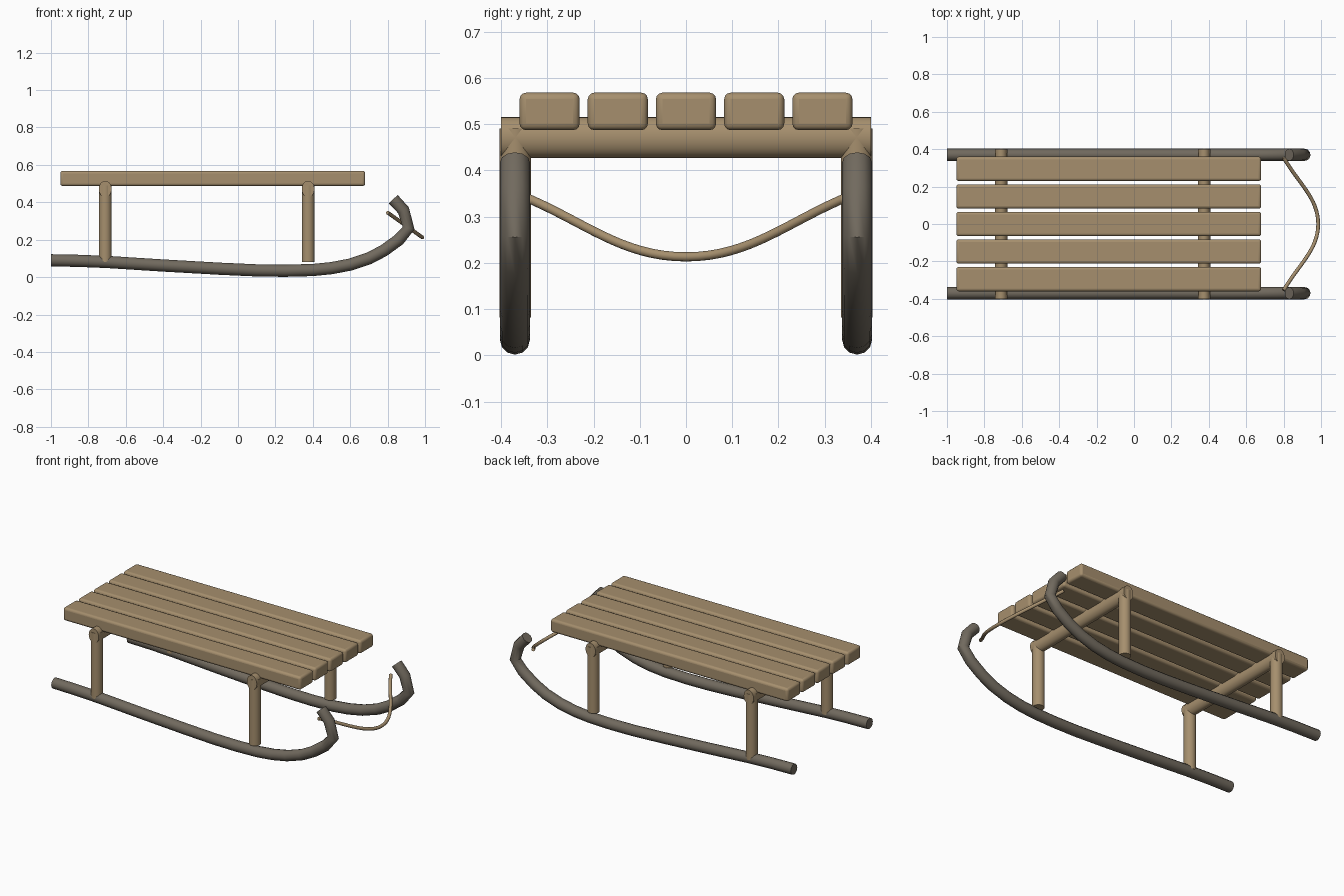
import bpy, math
from math import pi

if "Cube" in bpy.data.objects:
    bpy.data.objects.remove(bpy.data.objects["Cube"])


def material(name, rgb):
    m = bpy.data.materials.new(name)
    m.diffuse_color = (*rgb, 1)
    m.use_nodes = True
    m.node_tree.nodes["Principled BSDF"].inputs["Base Color"].default_value = m.diffuse_color
    return m


wood = material("light wood", (0.38, 0.275, 0.155))
metal = material("grey runner", (0.165, 0.143, 0.112))


def finish(ob, name, mat, angle=40):
    ob.name = name
    ob.data.materials.clear()
    ob.data.materials.append(mat)
    bpy.ops.object.select_all(action='DESELECT')
    ob.select_set(True)
    bpy.context.view_layer.objects.active = ob
    bpy.ops.object.shade_smooth_by_angle(angle=math.radians(angle))
    return ob


def tube(name, pts, radius, mat, res=4):
    cu = bpy.data.curves.new(name, 'CURVE')
    cu.dimensions = '3D'
    cu.bevel_depth = radius
    cu.bevel_resolution = res
    cu.use_fill_caps = True
    sp = cu.splines.new('POLY')
    sp.points.add(len(pts) - 1)
    for p, co in zip(sp.points, pts):
        p.co = (*co, 1)
    ob = bpy.data.objects.new(name, cu)
    bpy.context.collection.objects.link(ob)
    bpy.ops.object.select_all(action='DESELECT')
    ob.select_set(True)
    bpy.context.view_layer.objects.active = ob
    bpy.ops.object.convert(target='MESH')
    return finish(bpy.context.object, name, mat, 50)


def bezier(a, b, c, d, t):
    s = 1 - t
    return a*s**3 + 3*b*s*s*t + 3*c*s*t*t + d*t**3


# seat slats
for i in range(5):
    bpy.ops.mesh.primitive_cube_add(size=1, location=(-0.135, (i - 2) * 0.1475, 0.5275))
    ob = bpy.context.object
    ob.scale = (1.63, 0.13, 0.081)
    bpy.ops.object.transform_apply(location=False, rotation=False, scale=True)
    bev = ob.modifiers.new("rounded edges", 'BEVEL')
    bev.width = 0.014
    bev.segments = 3
    finish(ob, f"seat_slat_{i + 1}", wood)

# cross bars and posts
for end, x in (("rear", -0.71), ("front", 0.375)):
    bpy.ops.mesh.primitive_cylinder_add(vertices=32, radius=1, depth=0.8,
                                        location=(x, 0, 0.471), rotation=(pi/2, 0, 0))
    ob = bpy.context.object
    ob.scale = (0.034, 0.044, 1)
    finish(ob, end + "_cross_bar", wood)
    for side, y in (("right", -0.369), ("left", 0.369)):
        bpy.ops.mesh.primitive_cylinder_add(vertices=32, radius=0.034, depth=0.408,
                                            location=(x, y, 0.286))
        finish(bpy.context.object, f"{end}_{side}_post", wood)

# runners curling up at the front
path = [(-1, .09), (-.85, .087), (-.7, .081), (-.4, .062), (-.1, .045), (.1, .036),
        (.25, .034), (.4, .038), (.5, .048), (.6, .067), (.7, .1), (.78, .142),
        (.86, .2), (.912, .262), (.885, .357), (.83, .417)]
for side, y in (("right", -0.37), ("left", 0.37)):
    tube(side + "_runner", [(x, y, z) for x, z in path], 0.0325, metal)

# pull rope sagging between the runner tips
half = []
for i in range(17):
    t = i / 16
    y = bezier(0.355, 0.22, 0.14, 0, t)
    z = bezier(0.345, 0.29, 0.213, 0.213, t)
    half.append((0.80 + (0.345 - z) * 1.4, y, z))
tube("pull_rope", half + [(x, -y, z) for x, y, z in half[-2::-1]], 0.01, wood)
